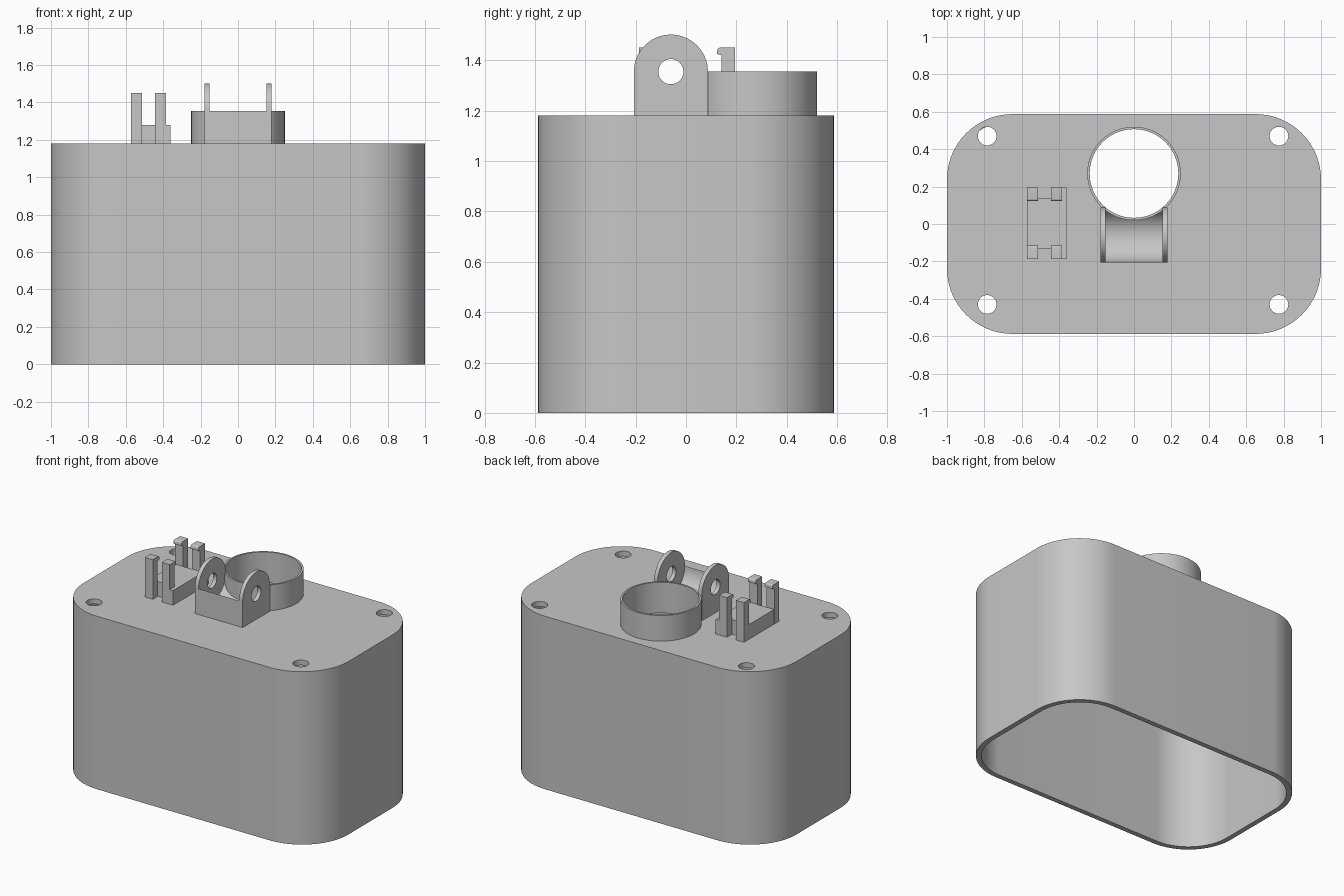
import bpy, bmesh
from math import sin, cos, pi, radians

cube = bpy.data.objects.get("Cube")
if cube:
    bpy.data.objects.remove(cube)

grey = bpy.data.materials.new("plain grey")
grey.use_nodes = True
grey.diffuse_color = (0.57, 0.57, 0.57, 1)
grey.node_tree.nodes["Principled BSDF"].inputs["Base Color"].default_value = grey.diffuse_color

TOP = 1.18      # lid surface
RIM = 1.355     # collar height and ear pivot height
PIVOT_Y = -0.06
EAR_R = 0.147
BORE_Y, BORE_R = 0.27, 0.237


def arc(cx, cy, r, start, end, n):
    return [(cx + r * cos(radians(start + (end - start) * i / n)),
             cy + r * sin(radians(start + (end - start) * i / n))) for i in range(n + 1)]


def circle(cx, cy, r, n=64):
    return arc(cx, cy, r, 0, 360, n)[:-1]


def prism(name, outline, lo, hi, axis="z"):
    """Extrude an outline along z (points x, y) or along x (points y, z)."""
    place = (lambda a, b, h: (a, b, h)) if axis == "z" else (lambda a, b, h: (h, a, b))
    bm = bmesh.new()
    face = bm.faces.new([bm.verts.new(place(a, b, lo)) for a, b in outline])
    ext = bmesh.ops.extrude_face_region(bm, geom=[face])
    shift = place(0, 0, hi - lo)
    bmesh.ops.translate(bm, vec=shift, verts=[v for v in ext["geom"] if isinstance(v, bmesh.types.BMVert)])
    bmesh.ops.recalc_face_normals(bm, faces=bm.faces)
    mesh = bpy.data.meshes.new(name)
    bm.to_mesh(mesh)
    bm.free()
    mesh.materials.append(grey)
    obj = bpy.data.objects.new(name, mesh)
    bpy.context.collection.objects.link(obj)
    return obj


def combine(obj, others, operation):
    """Apply boolean operations and remove the helper objects."""
    for other in others:
        other.hide_render = True
        mod = obj.modifiers.new("bool", "BOOLEAN")
        mod.operation, mod.solver, mod.object = operation, "EXACT", other
        graph = bpy.context.evaluated_depsgraph_get()
        mesh = bpy.data.meshes.new_from_object(obj.evaluated_get(graph))
        obj.modifiers.clear()
        obj.data = mesh
        bpy.data.objects.remove(other)
    return obj


def rounded_rect(hx, hy, r):
    pts = []
    for sx, sy, a in ((1, 1, 0), (-1, 1, 90), (-1, -1, 180), (1, -1, 270)):
        pts += arc(sx * (hx - r), sy * (hy - r), r, a, a + 90, 18)
    return pts


def box(name, x0, x1, y0, y1, z0, z1):
    return prism(name, [(x0, y0), (x1, y0), (x1, y1), (x0, y1)], z0, z1)


def bore():
    return prism("bore_cutter", circle(0, BORE_Y, BORE_R), 1.0, 1.6)


parts = []

# Hollow housing, open underneath, with screw holes and a bore in the lid
WALL = 0.035
housing = prism("housing", rounded_rect(1, 0.5875, 0.35), 0, TOP)
cutters = [prism("cavity_cutter", rounded_rect(1 - WALL, 0.5875 - WALL, 0.35 - WALL), -0.1, TOP - WALL), bore()]
for x in (-0.785, 0.775):
    for y in (-0.43, 0.47):
        cutters.append(prism("screw_cutter", circle(x, y, 0.05, 32), 1.0, 1.3))
parts.append(combine(housing, cutters, "DIFFERENCE"))

# Thin round collar
collar = prism("collar", circle(0, BORE_Y, 0.25), TOP, RIM)
parts.append(combine(collar, [bore()], "DIFFERENCE"))

# Concave saddle between the ears
y0, y1 = PIVOT_Y - EAR_R, PIVOT_Y + EAR_R
saddle = prism("saddle", [(y0, TOP), (y1, TOP)] + arc(PIVOT_Y, RIM, EAR_R - 0.002, 0, -180, 32),
               -0.155, 0.155, "x")
parts.append(combine(saddle, [bore()], "DIFFERENCE"))

# Pair of pivot ears with round eyes
for side, lo in (("right", -0.18), ("left", 0.153)):
    ear = prism(side + "_ear", [(y0, TOP), (y1, TOP)] + arc(PIVOT_Y, RIM, EAR_R, 0, 180, 32),
                lo, lo + 0.027, "x")
    eye = prism("eye_cutter", circle(PIVOT_Y, RIM, 0.05, 32), lo - 0.1, lo + 0.1, "x")
    parts.append(combine(ear, [eye], "DIFFERENCE"))

# Clip base with tabs beside the inner prongs
MID, BASE_TOP, CLIP_TOP = 0.004, 1.28, 1.45
parts.append(box("clip_base", -0.573, -0.36, MID - 0.135, MID + 0.135, TOP, BASE_TOP))
for s in (-1, 1):
    a, b = sorted((MID + s * 0.135, MID + s * 0.19))
    parts.append(box("clip_tab", -0.445, -0.36, a, b, TOP, BASE_TOP))

# Four hooked prongs, hooks facing inwards
for s in (-1, 1):
    shape = [(0.19, TOP), (0.19, CLIP_TOP)]
    shape += arc(0.13, CLIP_TOP - 0.01, 0.01, 90, 180, 4)
    shape += [(0.12, CLIP_TOP - 0.025), (0.137, CLIP_TOP - 0.03), (0.137, TOP)]
    for x in (-0.573, -0.445):
        parts.append(prism("clip_prong", [(MID + s * y, z) for y, z in shape], x, x + 0.06, "x"))

# Smooth shading with sharp edges kept
bpy.ops.object.select_all(action="DESELECT")
for obj in parts:
    obj.select_set(True)
bpy.context.view_layer.objects.active = parts[0]
bpy.ops.object.shade_smooth_by_angle(angle=radians(30))
